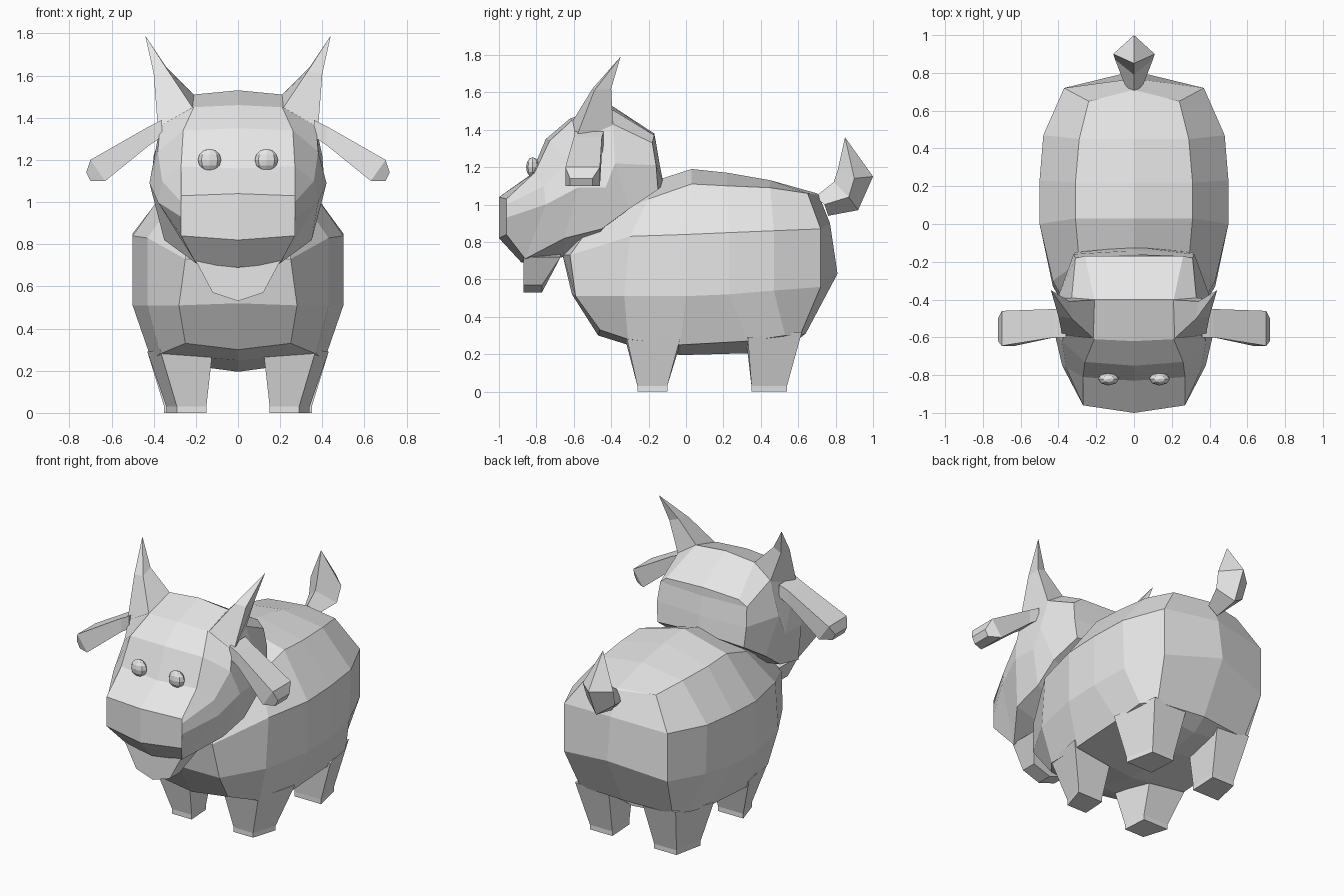
import bpy, bmesh
from mathutils import Matrix

cube = bpy.data.objects.get("Cube")
if cube:
    bpy.data.objects.remove(cube, do_unlink=True)

grey = bpy.data.materials.new("plain_grey")
grey.use_nodes = True
grey.diffuse_color = (0.8, 0.8, 0.8, 1)
grey.node_tree.nodes["Principled BSDF"].inputs["Base Color"].default_value = (0.8, 0.8, 0.8, 1)


def finish(name, bm):
    bmesh.ops.remove_doubles(bm, verts=bm.verts, dist=0.001)
    bmesh.ops.recalc_face_normals(bm, faces=bm.faces)
    mesh = bpy.data.meshes.new(name)
    bm.to_mesh(mesh)
    bm.free()
    mesh.materials.append(grey)
    obj = bpy.data.objects.new(name, mesh)
    bpy.context.collection.objects.link(obj)
    return obj


def loft(name, rings, cap=True):
    """Skin a row of closed rings that share one point count."""
    bm = bmesh.new()
    rows = [[bm.verts.new(p) for p in ring] for ring in rings]
    n = len(rows[0])
    for a, b in zip(rows, rows[1:]):
        for i in range(n):
            j = (i + 1) % n
            bm.faces.new((a[i], a[j], b[j], b[i]))
    if cap:
        for row in (rows[0], rows[-1]):
            bm.faces.new(row)
    bmesh.ops.dissolve_degenerate(bm, dist=0.001, edges=bm.edges)
    return finish(name, bm)


def whole(half):
    """Complete a half ring whose first and last points lie on x = 0."""
    return half + [(-x, y, z) for x, y, z in half[-2:0:-1]]


def seam(points):
    """A ring flattened onto the centre plane, closing a loft."""
    return whole([(0, y, z) for y, z in points])


def pair(name, rings, cap=True):
    for side, s in (("left", 1), ("right", -1)):
        loft(side + "_" + name, [[(s * x, y, z) for x, y, z in r] for r in rings], cap)


# Body: half rings run from spine to belly, front to back
body = [
    [(0, -.50, .95), (.22, -.50, .90), (.25, -.62, .73), (.28, -.59, .51), (.25, -.46, .33), (0, -.47, .30)],
    [(0, -.25, 1.10), (.29, -.20, 1.03), (.43, -.30, .83), (.43, -.33, .51), (.37, -.31, .28), (0, -.31, .25)],
    [(0, .03, 1.19), (.31, .03, 1.11), (.50, 0, .84), (.50, 0, .51), (.41, -.03, .25), (0, -.03, .195)],
    [(0, .22, 1.17), (.31, .22, 1.10), (.50, .23, .85), (.50, .23, .52), (.41, .33, .27), (0, .33, .205)],
    [(0, .45, 1.13), (.29, .45, 1.09), (.48, .47, .86), (.47, .47, .54), (.40, .53, .30), (0, .55, .24)],
    [(0, .70, 1.06), (.24, .65, 1.06), (.37, .72, .87), (.37, .72, .56), (.33, .61, .30), (0, .64, .31)],
]
chest_seam = seam([(-.50, .95), (-.54, .90), (-.66, .73), (-.61, .52), (-.47, .30), (-.47, .30)])
rump_seam = seam([(.70, 1.06), (.71, 1.05), (.77, .90), (.81, .63), (.64, .31), (.64, .31)])
loft("body", [chest_seam] + [whole(r) for r in body] + [rump_seam], cap=False)

# Head: half rings run from crown to jaw, muzzle to nape
head = [
    [(0, -1, 1.04), (.27, -.96, 1.03), (.27, -.96, 1.0), (.27, -.96, .93), (.27, -.96, .84), (0, -1, .82)],
    [(0, -.83, 1.16), (.27, -.81, 1.17), (.36, -.76, 1.10), (.38, -.75, 1.0), (.20, -.86, .71), (0, -.88, .69)],
    [(0, -.75, 1.35), (.26, -.73, 1.34), (.38, -.62, 1.24), (.42, -.58, 1.09), (.35, -.65, .82), (0, -.65, .72)],
    [(0, -.62, 1.46), (.21, -.61, 1.45), (.37, -.59, 1.36), (.41, -.43, 1.09), (.36, -.45, .87), (0, -.48, .80)],
    [(0, -.40, 1.53), (.21, -.40, 1.51), (.33, -.39, 1.43), (.40, -.38, 1.22), (.36, -.30, .98), (0, -.40, .90)],
    [(0, -.17, 1.38), (.26, -.17, 1.37), (.31, -.18, 1.33), (.32, -.16, 1.21), (.31, -.15, 1.08), (0, -.12, 1.11)],
]
nose_seam = seam([(-1, 1.04), (-1, 1.04), (-1, 1.0), (-1, .93), (-1, .82), (-1, .82)])
nape_seam = seam([(-.17, 1.38), (-.17, 1.38), (-.16, 1.33), (-.14, 1.21), (-.12, 1.11), (-.12, 1.11)])
loft("head", [nose_seam] + [whole(r) for r in head] + [nape_seam], cap=False)

# Horns: bent spikes
pair("horn", [
    [(.20, -.40, 1.50), (.21, -.61, 1.44), (.38, -.59, 1.35), (.33, -.39, 1.42)],
    [(.34, -.41, 1.64), (.33, -.50, 1.62), (.40, -.49, 1.61), (.40, -.40, 1.62)],
    [(.44, -.35, 1.79)] * 4,
], cap=False)


# Ears: drooping slabs with narrowed tips
def slab(top, bottom, front, back):
    return [(top[0], front, top[1]), (top[0], back, top[1]),
            (bottom[0], back, bottom[1]), (bottom[0], front, bottom[1])]


pair("ear", [
    slab((.36, 1.39), (.36, 1.31), -.60, -.44),
    slab((.42, 1.36), (.42, 1.27), -.60, -.45),
    slab((.70, 1.20), (.63, 1.10), -.645, -.46),
    slab((.72, 1.14), (.70, 1.10), -.62, -.50),
])

# Beard: wedge under the chin
beard = [(0, .74), (.20, .72), (.12, .57), (0, .53)]
loft("beard", [
    whole([(x, -.87, z) for x, z in beard]),
    whole([(x, -.77 + (.10 if z > .6 else 0), z) for x, z in beard]),
])

# Tail: upturned tuft
loft("tail", [whole(r) for r in (
    [(0, .69, 1.04), (.05, .74, 1.0), (0, .76, .94)],
    [(0, .79, 1.12), (.10, .87, 1.04), (0, .92, .97)],
    [(0, .81, 1.18), (.11, .90, 1.14), (0, 1.0, 1.15)],
    [(0, .85, 1.36)] * 3,
)], cap=False)

# Legs: tapered, with small hoof blocks
foreleg_foot = [(.15, -.26), (.29, -.26), (.34, -.10), (.16, -.10)]
hindleg_foot = [(.16, .35), (.35, .35), (.31, .54), (.15, .54)]
foreleg_top = [(.12, -.33, .30), (.37, -.32, .30), (.43, -.03, .29), (.15, -.02, .29)]
hindleg_top = [(.15, .32, .29), (.43, .33, .29), (.36, .62, .32), (.12, .62, .32)]
for name, foot, top in (("foreleg", foreleg_foot, foreleg_top),
                        ("hindleg", hindleg_foot, hindleg_top)):
    pair(name, [[(x, y, 0) for x, y in foot], [(x, y, .03) for x, y in foot], top])

# Eyes: small flattened balls
for side, s in (("left", 1), ("right", -1)):
    bm = bmesh.new()
    bmesh.ops.create_uvsphere(bm, u_segments=8, v_segments=6, radius=1)
    bmesh.ops.transform(bm, verts=bm.verts, matrix=Matrix.LocRotScale(
        (s * .135, -.82, 1.20), None, (.055, .035, .053)))
    finish(side + "_eye", bm)
